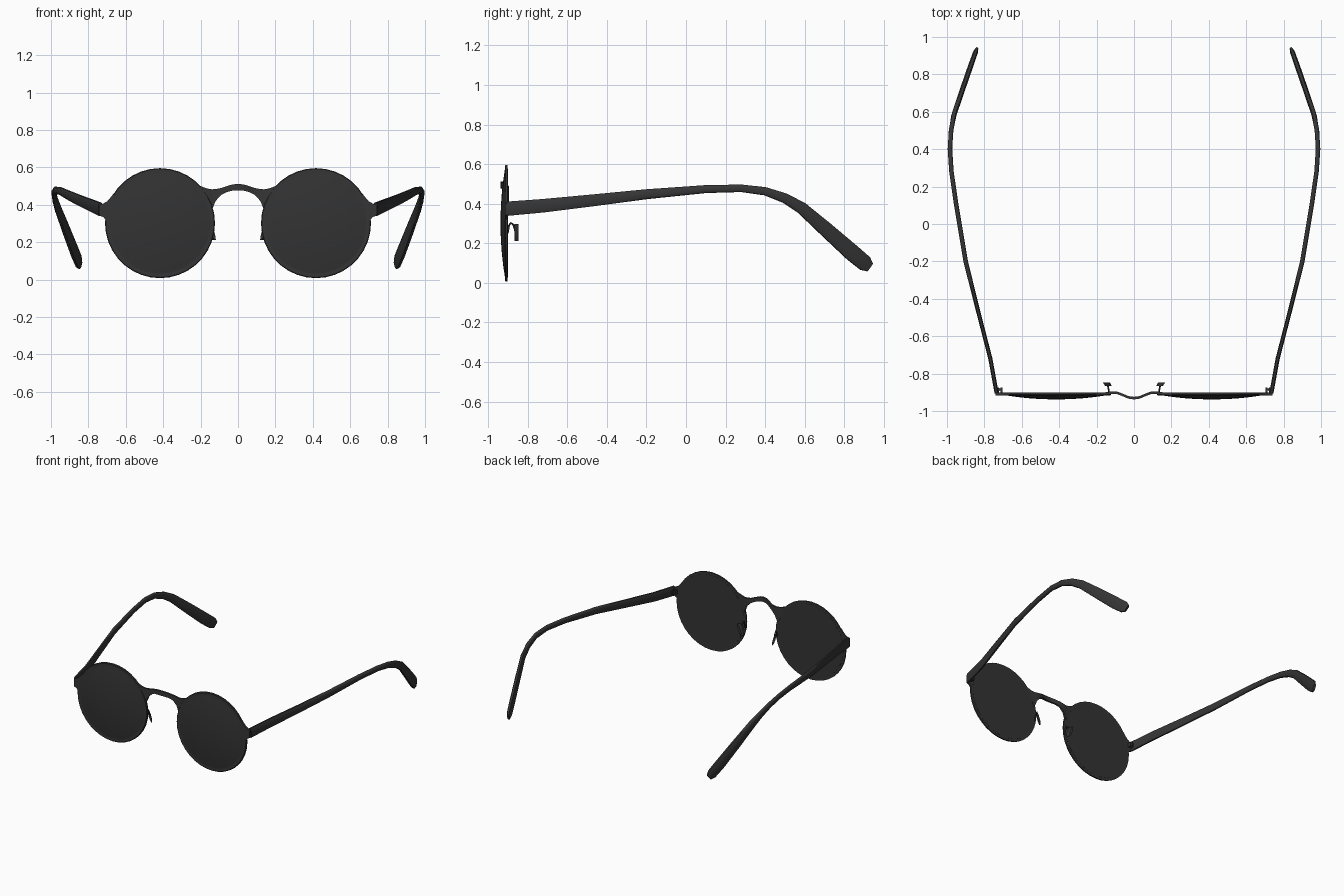
import bpy, bmesh, math
from mathutils import Vector

cube = bpy.data.objects.get("Cube")
if cube:
    bpy.data.objects.remove(cube)


def material(name, value):
    mat = bpy.data.materials.new(name)
    mat.use_nodes = True
    color = (value, value, value, 1)
    mat.diffuse_color = color
    mat.node_tree.nodes["Principled BSDF"].inputs["Base Color"].default_value = color
    return mat


FRAME = material("charcoal frame", 0.036)
LENS = material("dark lens", 0.033)
CX, CZ = 0.417, 0.302


def loft(name, rings, mat, closed=False, mirror=True, angle=40):
    """Skin a list of equal-sized point rings, mirrored across x."""
    bm = bmesh.new()
    loops = [[bm.verts.new(p) for p in ring] for ring in rings]
    n = len(loops[0])
    pairs = list(zip(loops, loops[1:])) + ([(loops[-1], loops[0])] if closed else [])
    for a, b in pairs:
        for i in range(n):
            j = (i + 1) % n
            bm.faces.new((a[i], a[j], b[j], b[i]))
    if not closed:
        bm.faces.new(loops[0])
        bm.faces.new(loops[-1])
    bmesh.ops.recalc_face_normals(bm, faces=bm.faces)
    mesh = bpy.data.meshes.new(name)
    bm.to_mesh(mesh)
    bm.free()
    mesh.materials.append(mat)
    obj = bpy.data.objects.new(name, mesh)
    bpy.context.collection.objects.link(obj)
    if mirror:
        obj.modifiers.new("Mirror", 'MIRROR')
    bpy.ops.object.select_all(action='DESELECT')
    obj.select_set(True)
    bpy.context.view_layer.objects.active = obj
    bpy.ops.object.shade_smooth_by_angle(angle=math.radians(angle))
    return obj


def circle(radius, y, n=36):
    steps = [2 * math.pi * i / n for i in range(n)]
    return [(CX + radius * math.cos(t), y, CZ + radius * math.sin(t)) for t in steps]


def plate(name, columns, depth=0.007):
    """Thin strip described by columns of x, y, top z, bottom z."""
    rings = [[(x, y - depth, top), (x, y + depth, top), (x, y + depth, low), (x, y - depth, low)]
             for x, y, top, low in columns]
    return loft(name, rings, FRAME)


def tube(name, path, radius, n=6):
    pts = [Vector(p) for p in path]
    rings = []
    for i, p in enumerate(pts):
        d = (pts[min(i + 1, len(pts) - 1)] - pts[max(i - 1, 0)]).normalized()
        u = d.cross(Vector((1, 0, 0))).normalized()
        v = d.cross(u)
        rings.append([p + radius * (u * math.cos(k * math.tau / n) + v * math.sin(k * math.tau / n))
                      for k in range(n)])
    return loft(name, rings, FRAME)


# Round rims with a flat section
loft("rims", [circle(r, y) for r, y in
              ((0.294, -0.912), (0.290, -0.916), (0.268, -0.916), (0.268, -0.902), (0.294, -0.902))],
     FRAME, closed=True)

# Lenses: domed in front, flat behind
dome = [circle(0.276 * f, -0.915 - 0.023 * (1 - f * f)) for f in (0.05, 0.3, 0.55, 0.8, 1)]
loft("lenses", dome + [circle(0.276, -0.901)], LENS)

# Bridge arching forward between the rims
bridge = [(0, -.931, .512, .478), (.03, -.927, .509, .476), (.06, -.914, .5, .468),
          (.09, -.903, .49, .453), (.12, -.902, .484, .42), (.14, -.905, .483, .37),
          (.165, -.908, .487, .41), (.2, -.909, .5, .47)]
right = [(-x, y, t, b) for x, y, t, b in reversed(bridge[1:])]
rings = [[(x, y - .007, t), (x, y + .007, t), (x, y + .007, b), (x, y - .007, b)]
         for x, y, t, b in right + bridge]
loft("bridge", rings, FRAME, mirror=False)

# Flared end pieces on the outer side of each rim
plate("end_pieces", [(.665, -.909, .46, .40), (.685, -.909, .435, .27),
                     (.70, -.909, .418, .31), (.72, -.909, .407, .335), (.74, -.909, .40, .342)])

# Hinges: knuckles and a pin behind the end pieces
for x in (0.708, 0.728):
    plate("hinge_knuckle", [(x - .005, -.89, .39, .36), (x + .005, -.89, .39, .36)], 0.016)
tube("hinge_pin", [(.718, -.885, .352), (.718, -.885, .398)], 0.007, 8)

# Temples: x, y, z, half height, half thickness
temple = [(.735, -.902, .375, .036, .011), (.768, -.72, .39, .034, .011),
          (.83, -.48, .416, .030, .011), (.90, -.2, .448, .025, .012),
          (.95, .1, .474, .020, .012), (.976, .28, .478, .019, .012),
          (.984, .4, .463, .021, .012), (.978, .5, .428, .025, .012),
          (.962, .585, .378, .030, .013), (.92, .71, .268, .037, .014),
          (.875, .84, .152, .042, .014), (.852, .905, .098, .040, .013),
          (.843, .93, .078, .025, .008)]
pts = [Vector(t[:3]) for t in temple]
rings = []
for i, (x, y, z, h, w) in enumerate(temple):
    d = (pts[min(i + 1, len(pts) - 1)] - pts[max(i - 1, 0)]).normalized()
    side = d.cross(Vector((0, 0, 1))).normalized()
    up = side.cross(d)
    ring = []
    for sx, sz in ((1, .6), (.5, 1), (-.5, 1), (-1, .6), (-1, -.6), (-.5, -1), (.5, -1), (1, -.6)):
        ring.append(pts[i] + side * w * sx + up * h * sz)
    rings.append(ring)
loft("temples", rings, FRAME, angle=60)

# Nose pads on bent wire arms
tube("pad_arms", [(.135, -.902, .25), (.135, -.895, .29), (.136, -.885, .303),
                  (.138, -.873, .295), (.14, -.862, .26)], 0.005)
pad = []
for k in range(10):
    t = k * math.tau / 10
    pad.append(Vector((.141 + .01 * math.cos(t) + .016 * math.sin(t), 0,
                       .255 + .045 * math.sin(t))))
loft("nose_pads", [[p + Vector((dx, y, 0)) for p in pad]
                   for dx, y in ((-.004, -.866), (.006, -.848))], FRAME)
